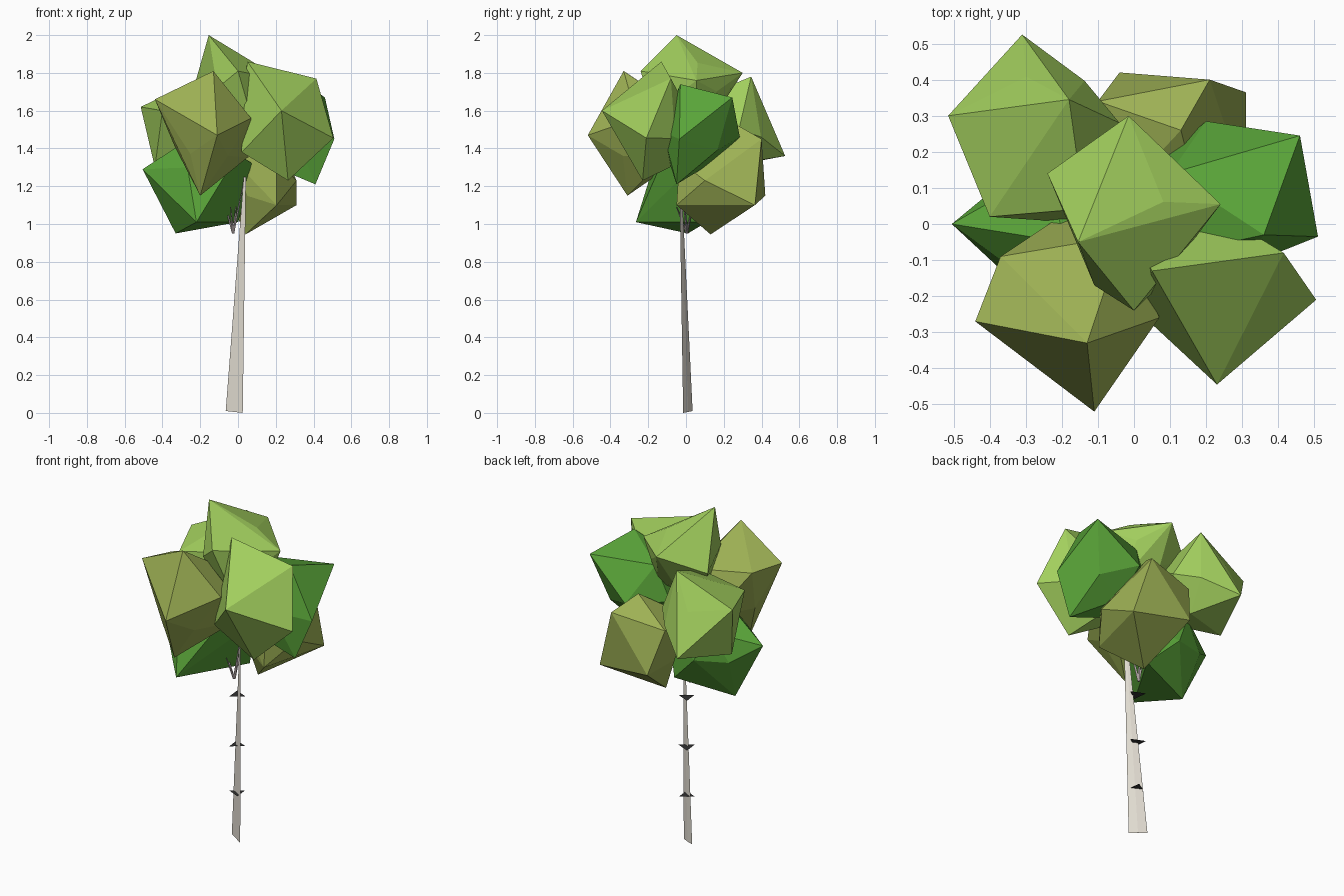
import bpy, bmesh, math, random
from mathutils import Vector, Quaternion

if "Cube" in bpy.data.objects:
    bpy.data.objects.remove(bpy.data.objects["Cube"])

random.seed(4)


def material(name, rgb):
    m = bpy.data.materials.new(name)
    m.diffuse_color = (*rgb, 1)
    m.use_nodes = True
    m.node_tree.nodes["Principled BSDF"].inputs["Base Color"].default_value = m.diffuse_color
    return m


LIGHT = material("light_leaf", (0.36, 0.62, 0.11))
OLIVE = material("olive_leaf", (0.34, 0.44, 0.09))
GREEN = material("green_leaf", (0.10, 0.37, 0.04))
BARK = material("pale_bark", (0.78, 0.74, 0.66))
TWIG = material("twig", (0.42, 0.36, 0.36))
DARK = material("dark_mark", (0.03, 0.03, 0.03))
CORE = Vector((0, 0, 1.45))  # middle of the crown


def finish(name, bm, mat):
    me = bpy.data.meshes.new(name)
    bm.to_mesh(me)
    bm.free()
    me.materials.append(mat)
    ob = bpy.data.objects.new(name, me)
    bpy.context.collection.objects.link(ob)
    return ob


def ico_points():
    bm = bmesh.new()
    bmesh.ops.create_icosphere(bm, subdivisions=1, radius=1)
    pts = [v.co.normalized() for v in bm.verts]
    bm.free()
    return pts


ICO = ico_points()


def match(pts, peaks):
    """Pair each peak with its nearest free corner."""
    free, pairs, cost = list(range(len(pts))), [], 0
    for p in peaks:
        i = min(free, key=lambda k: (pts[k] - p).length_squared)
        free.remove(i)
        pairs.append((i, p))
        cost += (pts[i] - p).length_squared
    return cost, pairs


def leaf_clump(name, mat, centre, radius, *peaks):
    """Rough icosahedron: main peaks pulled out, other outer corners drawn in.
    Faces point inwards, as in the original crown."""
    c = Vector(centre)
    peaks = [Vector(p) for p in peaks]
    best = None
    for _ in range(900):
        q = Quaternion([random.gauss(0, 1) for _ in range(4)]).normalized()
        pts = [c + radius * (q @ v) for v in ICO]
        cost, pairs = match(pts, peaks)
        if best is None or cost < best[0]:
            best = (cost, pts, pairs)
    _, pts, pairs = best
    inward = (CORE - c).normalized()
    pts = [c.lerp(p, 0.95 if (p - c).dot(inward) > 0.5 * radius else 0.68) for p in pts]
    for i, p in pairs:
        pts[i] = p
    bm = bmesh.new()
    for p in pts:
        bm.verts.new(p)
    bmesh.ops.convex_hull(bm, input=bm.verts[:])
    bmesh.ops.delete(bm, geom=[v for v in bm.verts if not v.link_faces], context='VERTS')
    bmesh.ops.recalc_face_normals(bm, faces=bm.faces[:])
    bmesh.ops.reverse_faces(bm, faces=bm.faces[:])
    finish(name, bm, mat)


# crown
leaf_clump("crown_back_left", LIGHT, (-.25, .24, 1.5), .29,
           (-.18, .345, 1.78), (-.515, .3, 1.62), (-.31, .525, 1.36),
           (-.40, .02, 1.60), (-.44, .2, 1.30), (-.04, .28, 1.5))
leaf_clump("crown_top", LIGHT, (0, .03, 1.70), .26,
           (-.155, -.05, 2.0), (-.015, .30, 1.80), (.24, .055, 1.76),
           (0, -.24, 1.81), (-.24, .14, 1.70), (-.11, -.17, 1.72))
leaf_clump("crown_front_right", LIGHT, (.24, -.16, 1.54), .28,
           (.23, -.445, 1.6), (.505, -.21, 1.455), (.415, -.08, 1.77),
           (.05, -.13, 1.86), (.265, -.23, 1.23), (.02, -.25, 1.38))
leaf_clump("crown_right", GREEN, (.26, .06, 1.48), .27,
           (.46, .245, 1.67), (.51, -.035, 1.45), (.41, -.05, 1.21),
           (.36, -.03, 1.74), (.20, .285, 1.46), (.10, .14, 1.66))
leaf_clump("crown_front_left", OLIVE, (-.16, -.22, 1.47), .28,
           (-.44, -.27, 1.66), (-.13, -.33, 1.81), (-.11, -.52, 1.47),
           (-.20, -.31, 1.15), (-.37, -.09, 1.65), (.07, -.26, 1.56))
leaf_clump("crown_low_left", GREEN, (-.22, 0, 1.24), .28,
           (-.505, 0, 1.29), (-.22, -.265, 1.01), (-.33, .01, .95),
           (0, .11, 1.01), (0, -.11, 1.37), (.09, .04, 1.31))
leaf_clump("crown_low_back", OLIVE, (.12, .19, 1.22), .28,
           (.21, .40, 1.45), (.31, .365, 1.10), (.04, .13, .945),
           (-.04, .42, 1.15), (-.1, .34, 1.40), (.205, -.05, 1.10),
           (.31, .1, 1.23), (.13, .26, 1.53))


def spike(name, mat, base, top):
    """Three-sided tapering prism between two triangles."""
    bm = bmesh.new()
    lo = [bm.verts.new(p) for p in base]
    hi = [bm.verts.new(p) for p in top]
    for i in range(3):
        j = (i + 1) % 3
        bm.faces.new((lo[i], lo[j], hi[j], hi[i]))
    bm.faces.new(lo[::-1])
    bm.faces.new(hi)
    bmesh.ops.recalc_face_normals(bm, faces=bm.faces[:])
    finish(name, bm, mat)


# trunk: thin blade-like section, leaning slightly
spike("trunk", BARK,
      [(-.065, .035, .01), (.025, -.015, 0), (-.018, .012, .005)],
      [(.03, -.025, 1.25), (.042, -.035, 1.25), (.037, -.029, 1.25)])


def ring(p, r, turn=0.0):
    return [(p[0] + r * math.cos(turn + k * math.tau / 3),
             p[1] + r * math.sin(turn + k * math.tau / 3), p[2]) for k in range(3)]


# twigs under the crown
fork = (-.028, .005, .95)
for i, tip in enumerate([(-.07, -.01, 1.10), (-.04, -.05, 1.09), (-.01, .035, 1.10), (.03, -.02, 1.22)]):
    spike(f"twig_{i + 1}", TWIG, ring(fork, .008), ring(tip, .003))

# flat dark bark marks
for i, (z, turn) in enumerate([(.28, -.95), (.565, 2.2), (.86, 2.2)]):
    bm = bmesh.new()
    bm.faces.new([bm.verts.new(p) for p in ring((-.012, .01, z), .05, turn)])
    finish(f"bark_mark_{i + 1}", bm, DARK)
